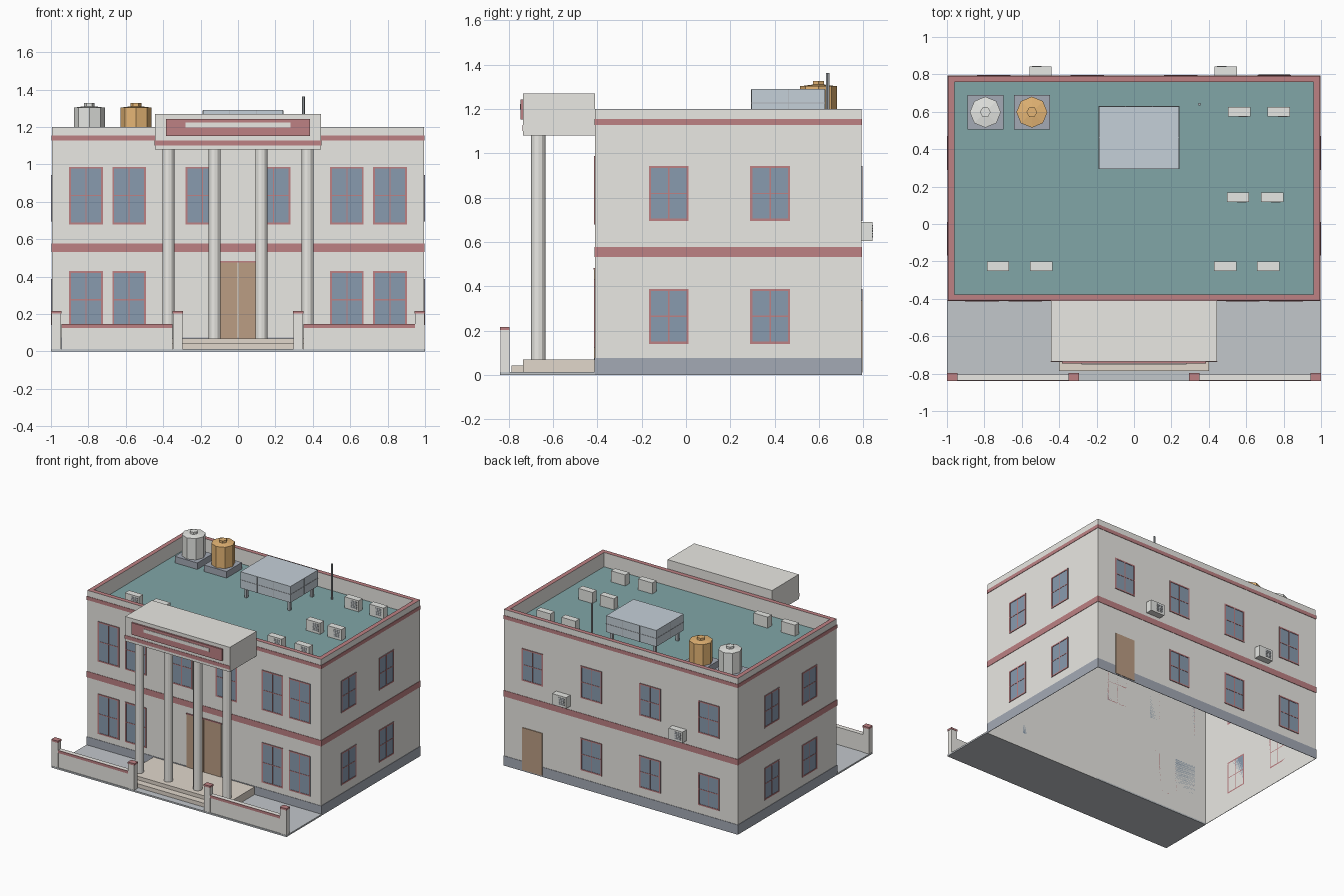
import bpy, bmesh, math
from mathutils import Matrix, Vector

if "Cube" in bpy.data.objects:
    bpy.data.objects.remove(bpy.data.objects["Cube"])

def material(name, r, g, b):
    m = bpy.data.materials.new(name)
    m.diffuse_color = (r, g, b, 1)
    m.use_nodes = True
    m.node_tree.nodes["Principled BSDF"].inputs["Base Color"].default_value = m.diffuse_color
    return m

WALL = material("plaster", 0.82, 0.81, 0.77)
RED = material("red_trim", 0.51, 0.22, 0.23)
GLASS = material("glass", 0.25, 0.33, 0.43)
DECK = material("roof_green", 0.22, 0.38, 0.39)
SLATE = material("slate", 0.37, 0.40, 0.46)
PAVE = material("paving", 0.54, 0.57, 0.60)
STONE = material("step_stone", 0.75, 0.68, 0.60)
WOOD = material("wood", 0.50, 0.34, 0.23)
PANEL = material("panel_blue", 0.56, 0.63, 0.69)
ORANGE = material("orange", 0.79, 0.47, 0.18)
UNIT = material("unit_grey", 0.79, 0.80, 0.77)
DARK = material("dark_grey", 0.42, 0.45, 0.48)

def finish(name, bm, mats, loc=(0, 0, 0), rot=0):
    me = bpy.data.meshes.new(name)
    bm.to_mesh(me)
    bm.free()
    for m in mats:
        me.materials.append(m)
    ob = bpy.data.objects.new(name, me)
    ob.location = loc
    ob.rotation_euler.z = math.radians(rot)
    bpy.context.collection.objects.link(ob)
    return ob

def boxes(name, items, loc=(0, 0, 0), rot=0):
    """One object from boxes given as (x0, x1, y0, y1, z0, z1, material)."""
    bm, mats = bmesh.new(), []
    for x0, x1, y0, y1, z0, z1, m in items:
        if m not in mats:
            mats.append(m)
        mid = Vector((x0 + x1, y0 + y1, z0 + z1)) / 2
        mat = Matrix.Translation(mid) @ Matrix.Diagonal((x1 - x0, y1 - y0, z1 - z0, 1))
        made = bmesh.ops.create_cube(bm, size=1, matrix=mat)["verts"]
        for f in {f for v in made for f in v.link_faces}:
            f.material_index = mats.index(m)
    return finish(name, bm, mats, loc, rot)

X, Y0, Y1 = 0.995, -0.41, 0.792      # building footprint

def rings(name, steps, mats, cap=False):
    """Nested rectangles around the footprint: steps of (inset, z), one material per strip."""
    bm, loops = bmesh.new(), []
    for i, z in steps:
        loops.append([bm.verts.new(p) for p in ((-X + i, Y0 + i, z), (X - i, Y0 + i, z),
                                                (X - i, Y1 - i, z), (-X + i, Y1 - i, z))])
    used = list(dict.fromkeys(mats))
    for a, b, m in zip(loops, loops[1:], mats):
        for k in range(4):
            n = (k + 1) % 4
            bm.faces.new((a[k], a[n], b[n], b[k])).material_index = used.index(m)
    if cap:
        bm.faces.new(loops[-1]).material_index = used.index(mats[-1])
    return finish(name, bm, used)

def lathe(name, x, y, profile, sides, mat):
    """Faceted round part from (radius, z) points, closed at both ends."""
    bm, loops = bmesh.new(), []
    for r, z in profile:
        loops.append([bm.verts.new((r * math.cos(2 * math.pi * k / sides),
                                    r * math.sin(2 * math.pi * k / sides), z)) for k in range(sides)])
    for a, b in zip(loops, loops[1:]):
        for k in range(sides):
            n = (k + 1) % sides
            bm.faces.new((a[k], a[n], b[n], b[k]))
    bm.faces.new(loops[0][::-1])
    bm.faces.new(loops[-1])
    return finish(name, bm, [mat], (x, y, 0))

# Building shell: open below, parapet with red top, sunken roof deck
ROOF = 1.09
rings("building_shell", [(0, 0), (0, 1.2), (0.034, 1.2), (0.034, ROOF), (0.035, ROOF)],
      [WALL, RED, WALL, DECK], cap=True)
for name, z0, z1, m in (("plinth", 0, 0.075, SLATE), ("middle_band", 0.532, 0.578, RED),
                        ("upper_band", 1.127, 1.155, RED)):
    rings(name, [(0, z0), (-0.003, z0), (-0.003, z1), (0, z1)], [m] * 3)

# Windows
def window(name, u, z, h, dist, rot, centre=(0, 0)):
    w, t = 0.09, 0.01
    a = math.radians(rot)
    loc = (centre[0] + dist * math.sin(a) + u * math.cos(a),
           centre[1] - dist * math.cos(a) + u * math.sin(a), z)
    f, m = -0.0048, -0.004
    boxes(name, [(-w, w, -0.002, 0, 0, h, GLASS),
                 (-w, -w + t, f, 0, 0, h, RED), (w - t, w, f, 0, 0, h, RED),
                 (-w + t, w - t, f, 0, 0, t, RED), (-w + t, w - t, f, 0, h - t, h, RED),
                 (-0.003, 0.003, m, 0, t, h - t, RED),
                 (-w + t, w - t, m, 0, h / 2 - 0.003, h / 2 + 0.003, RED)], loc, rot)

for x in (0.582, 0.813):
    for s in (-1, 1):
        for z in (0.122, 0.679):
            window("front_window", s * x, z, 0.308, -Y0, 0)
for s in (-1, 1):
    window("porch_window", s * 0.19, 0.679, 0.308, -Y0, 0)
for z in (0.14, 0.695):
    for y in (-0.078, 0.38):
        window("right_window", y, z, 0.248, X, 90)
        window("left_window", -y, z, 0.248, X, -90)
    for x in (-0.75, -0.25, 0.25, 0.75):
        if x < 0.7 or z > 0.5:
            window("back_window", -x, z, 0.248, Y1, 180)

# Doors
boxes("front_door", [(-0.145, -0.002, Y0 - 0.006, Y0, 0.07, 0.475, WOOD),
                     (0.002, 0.145, Y0 - 0.006, Y0, 0.07, 0.475, WOOD),
                     (-0.15, 0.15, Y0 - 0.008, Y0, 0.475, 0.483, RED)])
boxes("back_door", [(0.665, 0.835, Y1, Y1 + 0.006, 0.01, 0.335, WOOD)])

# Forecourt, porch and step
boxes("forecourt", [(-1, 1, -0.84, Y0, 0, 0.012, PAVE)])
boxes("porch_floor", [(-0.43, 0.43, -0.735, Y0, 0.012, 0.07, STONE)])
boxes("porch_step", [(-0.4, 0.4, -0.787, -0.735, 0.012, 0.042, STONE)])

# Portico
boxes("portico_canopy", [(-0.445, 0.445, -0.735, Y0, 1.08, 1.27, WALL)])
boxes("canopy_band", [(-0.447, 0.447, -0.738, -0.735, 1.1, 1.127, RED)])
boxes("canopy_panel", [(-0.385, 0.385, -0.747, -0.735, 1.152, 1.243, RED),
                       (-0.28, 0.28, -0.75, -0.747, 1.197, 1.223, WALL)])
for x in (-0.372, -0.125, 0.125, 0.372):
    lathe("column", x, -0.667, [(0.032, 0.07), (0.032, 1.08)], 12, WALL)

# Boundary walls and posts
for s in (-1, 1):
    a, b = sorted((s * 0.945, s * 0.35))
    boxes("boundary_wall", [(a, b, -0.834, -0.802, 0.012, 0.146, WALL),
                            (a, b, -0.838, -0.834, 0.126, 0.146, RED)])
    for x in (0.972, 0.322):
        boxes("boundary_post", [(s * x - 0.026, s * x + 0.026, -0.838, -0.798, 0.012, 0.203, WALL),
                                (s * x - 0.028, s * x + 0.028, -0.84, -0.796, 0.203, 0.217, RED)])

# Air conditioners: roof units face the front, wall units face the back
def air_unit(name, x, y, z, rot):
    grille = [(-0.005, 0.045, -0.027, -0.025, zz, zz + 0.008, DARK)
              for zz in (0.016, 0.028, 0.04, 0.052, 0.064)]
    boxes(name, [(-0.06, 0.06, -0.025, 0.025, 0, 0.085, UNIT)] + grille, (x, y, z), rot)

for x, y in ((0.563, 0.6), (0.775, 0.6), (0.556, 0.143), (0.738, 0.143),
             (0.487, -0.225), (0.717, -0.225), (-0.727, -0.225), (-0.495, -0.225)):
    air_unit("roof_air_unit", x, y, ROOF, 0)
for x in (-0.5, 0.49):
    air_unit("wall_air_unit", x, Y1 + 0.025, 0.605, 180)

# Water tanks on plinths
for x, m in ((-0.795, UNIT), (-0.546, ORANGE)):
    boxes("tank_base", [(x - 0.096, x + 0.096, 0.504, 0.69, ROOF, 1.14, SLATE)])
    lathe("water_tank", x, 0.598, [(0.083, 1.14), (0.083, 1.303), (0.03, 1.31)], 8, m)
    lathe("tank_lid", x, 0.598, [(0.029, 1.308), (0.029, 1.327)], 6, m)

# Raised panelled box on legs
x0, x1, y0, y1, zb, zt = -0.187, 0.24, 0.295, 0.628, 1.165, 1.29
items = [(x0, x1, y0, y1, zb, zt, PANEL)]
e, g, zm = 0.002, 0.002, (zb + zt) / 2
for k in (1, 2):
    x = x0 + (x1 - x0) * k / 3
    items.append((x - g, x + g, y0 - e, y1 + e, zb, zt - 0.002, DARK))
ym = (y0 + y1) / 2
items += [(x0 - e, x1 + e, ym - g, ym + g, zb, zt - 0.002, DARK),
          (x0 - e, x1 + e, y0 - e, y1 + e, zm - g, zm + g, DARK)]
for x in (x0 + 0.02, x1 - 0.04):
    for y in (y0 + 0.02, y1 - 0.04):
        items.append((x, x + 0.02, y, y + 0.02, ROOF, zb, DARK))
boxes("roof_panel_box", items)

# Roof pole
lathe("roof_pole", 0.35, 0.64, [(0.008, ROOF), (0.008, 1.362)], 6, DARK)
